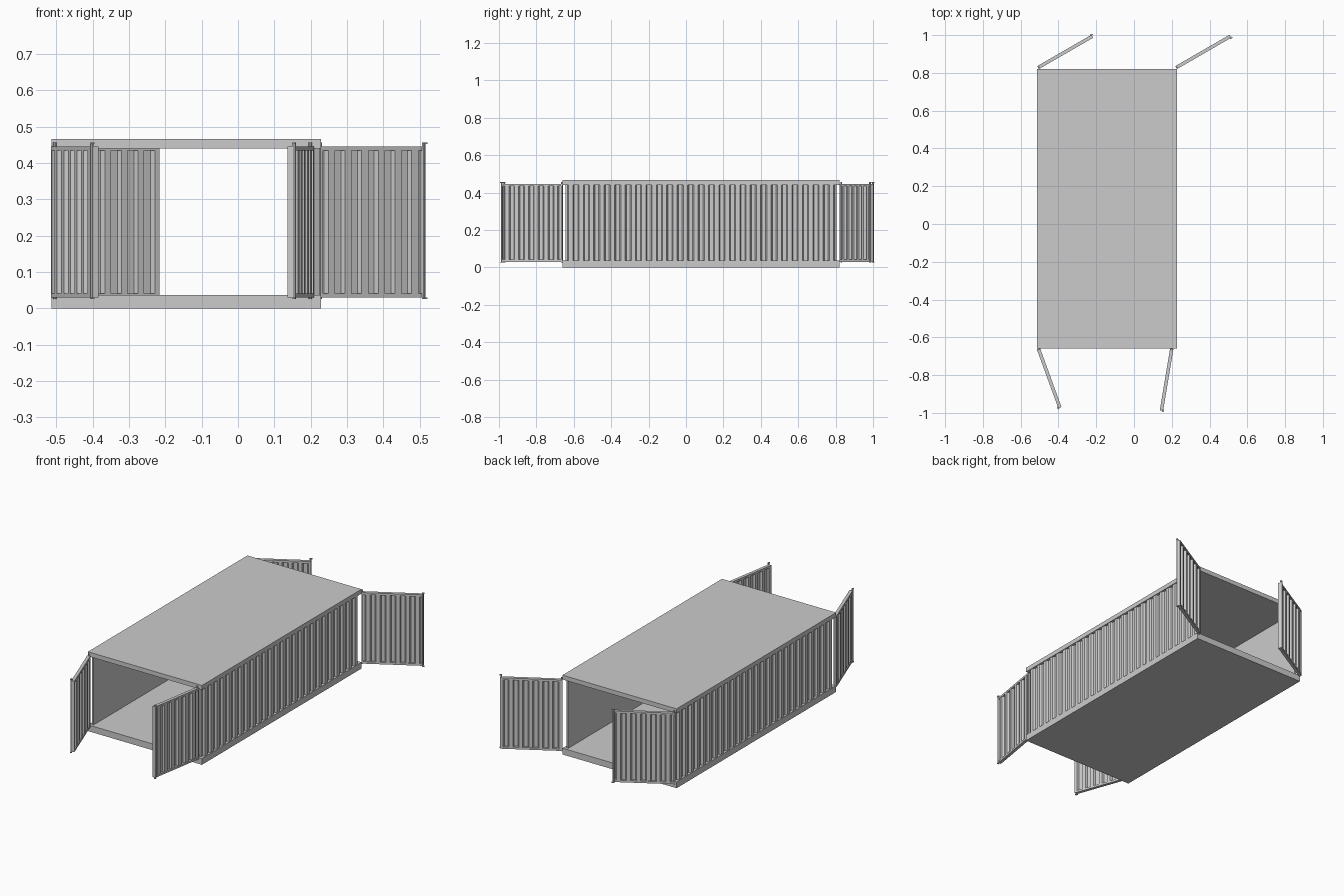
import bpy, bmesh
from math import radians
from mathutils import Matrix, Vector

if "Cube" in bpy.data.objects:
    bpy.data.objects.remove(bpy.data.objects["Cube"])

def make_object(name, bm, matrix=None):
    bmesh.ops.recalc_face_normals(bm, faces=bm.faces)
    me = bpy.data.meshes.new(name)
    bm.to_mesh(me)
    bm.free()
    ob = bpy.data.objects.new(name, me)
    bpy.context.collection.objects.link(ob)
    if matrix:
        ob.matrix_world = matrix
    return ob

def add_box(bm, lo, hi):
    lo, hi = Vector(lo), Vector(hi)
    m = Matrix.Translation((lo + hi) / 2) @ Matrix.Diagonal((*(hi - lo), 1))
    bmesh.ops.create_cube(bm, size=1, matrix=m)

def add_rod(bm, x, y, z0, z1, r):
    bmesh.ops.create_cone(bm, cap_ends=True, segments=8, radius1=r, radius2=r, depth=z1 - z0,
                          matrix=Matrix.Translation((x, y, (z0 + z1) / 2)))

def add_corrugated(bm, x0, x1, z0, z1, low, high, ribs, back):
    """Trapezoid ribs along x; back(y) gives the rear surface for a front depth y."""
    pitch = (x1 - x0) / ribs
    pts = [(x0, low)]
    for i in range(ribs):
        s = x0 + i * pitch
        pts += [(s + pitch * f, y) for f, y in
                ((.2, low), (.32, high), (.72, high), (.84, low))]
    pts.append((x1, low))
    rings = [[bm.verts.new(p) for p in
              ((x, y, z0), (x, y, z1), (x, back(y), z1), (x, back(y), z0))] for x, y in pts]
    for a, b in zip(rings, rings[1:]):
        for k in range(4):
            j = (k + 1) % 4
            bm.faces.new((a[k], a[j], b[j], b[k]))
    bm.faces.new(rings[0])
    bm.faces.new(rings[-1])

X0, X1, Y0, Y1 = -0.513, 0.228, -0.66, 0.82

# Floor and roof slabs
for name, z0, z1 in (("floor", 0, 0.037), ("roof", 0.44, 0.466)):
    bm = bmesh.new()
    add_box(bm, (X0, Y0, z0), (X1, Y1, z1))
    make_object(name, bm)

# Side walls: ribbed outside, flat inside
def wall(name, x, angle, y):
    bm = bmesh.new()
    half = (Y1 - Y0) / 2 - 0.015
    add_corrugated(bm, -half, half, 0.036, 0.441, -0.012, -0.001, 26, lambda d: 0.01 - 0.024)
    make_object(name, bm, Matrix.Translation((x, y, 0)) @ Matrix.Rotation(radians(angle), 4, 'Z'))

def side_wall(name, x, sign):
    bm = bmesh.new()
    add_corrugated(bm, Y0 + 0.015, Y1 - 0.015, 0.036, 0.441, 0.010, 0.022, 26, lambda d: 0.0)
    for v in bm.verts:
        v.co = (x + sign * v.co.y, v.co.x, v.co.z)
    make_object(name, bm)

side_wall("right_wall", X1 - 0.026, 1)
side_wall("left_wall", X0 + 0.026, -1)

# Doors: ribbed sheet in a rail frame, hinge pin and locking bar
def door(name, hx, hy, angle, flip):
    L, t = 0.332, 0.009
    bm = bmesh.new()
    add_corrugated(bm, 0.008, L - 0.006, 0.036, 0.440, -0.004, 0.008, 6, lambda d: d - 0.004)
    for z in (0.029, 0.434):
        add_box(bm, (0, -t, z), (L, t, z + 0.012))
    for x in (0, L - 0.008):
        add_box(bm, (x, -t, 0.029), (x + 0.008, t, 0.446))
    add_rod(bm, 0.004, 0, 0.025, 0.457, 0.005)
    add_rod(bm, L - 0.004, t, 0.025, 0.457, 0.005)
    for z in (0.025, 0.452):
        add_box(bm, (L - 0.008, t - 0.004, z), (L + 0.006, t + 0.004, z + 0.005))
    for v in bm.verts:
        v.co.y *= flip
    make_object(name, bm, Matrix.Translation((hx, hy, 0)) @ Matrix.Rotation(radians(angle), 4, 'Z'))

door("front_left_door", -0.506, -0.66, -70, -1)
door("front_right_door", 0.2, -0.66, -99.5, 1)
door("back_left_door", -0.508, 0.828, 30, 1)
door("back_right_door", 0.223, 0.828, 30, -1)
